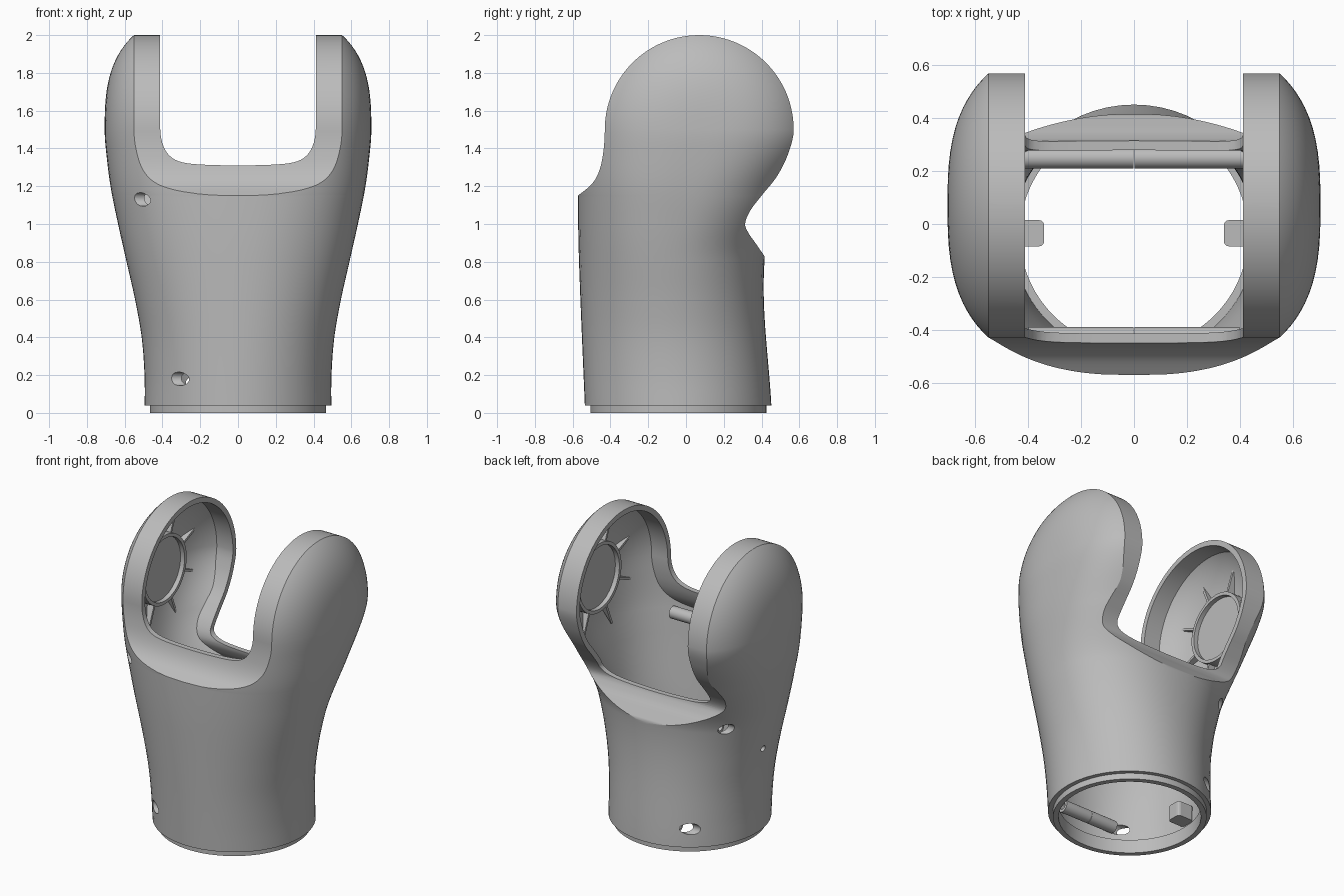
import bpy, bmesh, math
from mathutils import Matrix, Vector

if "Cube" in bpy.data.objects:
    bpy.data.objects.remove(bpy.data.objects["Cube"])

grey = bpy.data.materials.new("plain grey")
grey.use_nodes = True
grey.diffuse_color = (0.5, 0.5, 0.5, 1)
grey.node_tree.nodes["Principled BSDF"].inputs["Base Color"].default_value = (0.5, 0.5, 0.5, 1)

WALL, PIVOT_Y, PIVOT_Z, ARM_R, SLOT = 0.035, 0.07, 1.5, 0.5, 0.412


def make(name, bm):
    bmesh.ops.remove_doubles(bm, verts=bm.verts, dist=1e-5)
    bmesh.ops.recalc_face_normals(bm, faces=bm.faces)
    mesh = bpy.data.meshes.new(name)
    bm.to_mesh(mesh)
    bm.free()
    mesh.materials.append(grey)
    ob = bpy.data.objects.new(name, mesh)
    bpy.context.collection.objects.link(ob)
    return ob


def activate(ob):
    bpy.ops.object.select_all(action="DESELECT")
    ob.select_set(True)
    bpy.context.view_layer.objects.active = ob


def smooth(ob):
    activate(ob)
    bpy.ops.object.shade_smooth_by_angle(angle=math.radians(30))


def cut(ob, cutter):
    cutter.hide_render = True
    mod = ob.modifiers.new("cut", "BOOLEAN")
    mod.operation, mod.solver, mod.object = "DIFFERENCE", "EXACT", cutter
    activate(ob)
    bpy.ops.object.modifier_apply(modifier=mod.name)
    bpy.data.objects.remove(cutter)


def loft(name, rings):
    """Closed solid through a list of equally long rings of points."""
    bm = bmesh.new()
    rows = [[bm.verts.new(p) for p in ring] for ring in rings]
    n = len(rows[0])
    for a, b in zip(rows, rows[1:]):
        for i in range(n):
            bm.faces.new((a[i], a[(i + 1) % n], b[(i + 1) % n], b[i]))
    bm.faces.new(rows[0])
    bm.faces.new(rows[-1])
    return make(name, bm)


def curve(table, z):
    """Smooth interpolation of (z, value) rows, level at the last row."""
    if z <= table[0][0]:
        return table[0][1]
    if z >= table[-1][0]:
        return table[-1][1]
    i = max(k for k, row in enumerate(table) if row[0] <= z)

    def slope(k):
        if k == len(table) - 1:
            return 0
        a, b = table[max(k - 1, 0)], table[k + 1]
        return (b[1] - a[1]) / (b[0] - a[0])
    (z0, v0), (z1, v1) = table[i], table[i + 1]
    h, t = z1 - z0, (z - z0) / (z1 - z0)
    return (v0 * (1 + 2 * t) * (1 - t) ** 2 + slope(i) * h * t * (1 - t) ** 2
            + v1 * t * t * (3 - 2 * t) + slope(i + 1) * h * t * t * (t - 1))


# body section: half width, depth radius, depth centre and roundness by height
WIDTH = [(0, .494), (.2, .495), (.4, .51), (.6, .545), (.8, .59), (1, .635), (1.2, .675), (1.4, .7), (1.5, .706)]
DEPTH = [(0, .494), (.82, .492), (1.15, .56), (1.5, .64)]
CENTRE = [(0, -.04), (.82, -.075), (1.15, -.012), (1.5, .07)]
ROUND = [(0, 2), (.82, 2.2), (1.5, 2.8)]
# side outline of the arms
FRONT = [(1.15, -.572), (1.21, -.5), (1.28, -.46), (1.38, -.438), (1.5, -.43)]
BACK = [(.82, .422), (.9, .367), (.95, .332), (1, .313), (1.07, .34), (1.15, .4), (1.25, .48), (1.37, .54), (1.5, .57)]


def arc(z):
    return math.sqrt(max(0, ARM_R ** 2 - (z - PIVOT_Z) ** 2))


def front(z):
    if z > PIVOT_Z:
        return PIVOT_Y - arc(z)
    return curve(FRONT, z) - max(0, 1.15 - z)


def back(z):
    if z > PIVOT_Z:
        return PIVOT_Y + arc(z)
    return curve(BACK, z) + max(0, .82 - z) * .68


def section(z, inset, n=30):
    w, r = curve(WIDTH, z) - inset, curve(DEPTH, z) - inset
    c, p = curve(CENTRE, z), curve(ROUND, z)
    f, b = front(z), back(z)
    if inset:
        turns = [math.pi * k / 20 for k in range(40)]
        f = max(front(z + inset * math.sin(a)) + inset * math.cos(a) for a in turns)
        b = min(back(z + inset * math.sin(a)) + inset * math.cos(a) for a in turns)
    lo = max(c - r, min(f, PIVOT_Y - .001))
    hi = min(c + r, max(b, PIVOT_Y + .001))
    side = []
    for k in range(n + 1):
        y = (lo + hi) / 2 - (hi - lo) / 2 * math.cos(math.pi * k / n)
        t = math.hypot(y - c, max(0, z - PIVOT_Z)) / r
        side.append((w * max(0, 1 - t ** p) ** (1 / p), y))
    return [(x, y, z) for x, y in side] + [(-x, y, z) for x, y in reversed(side)]


def solid(name, bottom, inset):
    zs = [bottom] + [.06 + .03 * k for k in range(23)] + [.75 + .01 * k for k in range(76)]
    zs = sorted(zs + [1.1525, 1.155])
    zs += [PIVOT_Z + (ARM_R - inset) * math.sin(math.radians(89 * k / 26)) for k in range(1, 27)]
    return loft(name, [section(z, inset) for z in zs])


def rod(name, y, z, x0, x1, r, hole=0, sides=32):
    """Rod or tube along x."""
    rings = []
    for x, q in ((x0, r), (x1, r)) + (((x1, hole), (x0, hole)) if hole else ()):
        rings.append([(x, y + q * math.cos(math.tau * k / sides), z + q * math.sin(math.tau * k / sides))
                      for k in range(sides)])
    if not hole:
        return loft(name, rings)
    bm = bmesh.new()
    rows = [[bm.verts.new(p) for p in ring] for ring in rings]
    for a, b in zip(rows, rows[1:] + rows[:1]):
        for k in range(sides):
            bm.faces.new((a[k], a[(k + 1) % sides], b[(k + 1) % sides], b[k]))
    return make(name, bm)


# hollow forked shell
shell = solid("forked_shell", .04, 0)
cut(shell, solid("cavity", -.05, WALL))


# U-shaped opening, lower and squarer at the back
def slot_ring(y, floor, rise):
    ring = []
    for k in range(41):
        s = math.sin(math.pi * (k / 40 - .5))
        ring.append((SLOT * s, y, floor + .02 * s * s + rise * (1 - math.sqrt(max(0, 1 - abs(s) ** 8)))))
    return ring + [(SLOT, y, 2.3), (-SLOT, y, 2.3)]


cut(shell, loft("slot", [slot_ring(-1, 1.31, .18), slot_ring(-.3, 1.31, .18),
                         slot_ring(.2, .985, .06), slot_ring(1, .985, .06)]))

# screw holes on one side, with bosses meeting in the middle: y, z, boss end
for y, z, end in [(-.43, 1.13, .4), (-.435, .18, .2), (.25, .84, .43), (.355, .16, .2)]:
    cut(shell, rod("screw_hole", y, z, -1, -end + .02, .036))
    for s, side in ((1, "left"), (-1, "right")):
        smooth(rod(side + "_screw_boss", y, z, s * .001, s * end, .04, .022))
cut(shell, rod("pin_hole", -.035, .62, -1, -.4, .02))
smooth(shell)

# stepped lip around the bottom opening
bm = bmesh.new()
outline = [(.432, 0), (.466, 0), (.466, .09), (.432, .09)]
loop = [bm.verts.new((r, 0, z)) for r, z in outline]
edges = [bm.edges.new((loop[k], loop[(k + 1) % 4])) for k in range(4)]
bmesh.ops.spin(bm, geom=loop + edges, cent=(0, 0, 0), axis=(0, 0, 1), angle=math.tau, steps=72)
bmesh.ops.translate(bm, verts=bm.verts, vec=(0, -.04, 0))
smooth(make("bottom_lip", bm))

# pivot hubs, ribs and lower mounting blocks, mirrored
for s, side in ((1, "left"), (-1, "right")):
    smooth(rod(side + "_hub_ring", PIVOT_Y, PIVOT_Z, s * .59, s * .665, .23, .208, 48))
    smooth(rod(side + "_hub_disc", PIVOT_Y, PIVOT_Z, s * .62, s * .65, .212, 0, 48))
    for k in range(8):
        a = math.tau * (k + .5) / 8
        out, across = Vector((0, math.cos(a), math.sin(a))), Vector((0, -math.sin(a), math.cos(a)))
        base = [(.225, .66), (.225, .605), (.4, .605)]
        loft(side + "_hub_rib", [[Vector((s * x, PIVOT_Y, PIVOT_Z)) + out * r + across * t for r, x in base]
                                 for t in (-.008, .008)])
    bm = bmesh.new()
    bmesh.ops.create_cube(bm, size=1, matrix=Matrix.Translation((s * .4, -.035, .17))
                          @ Matrix.Diagonal((.12, .1, .1, 1)))
    upright = [e for e in bm.edges if abs(e.verts[0].co.z - e.verts[1].co.z) > .05]
    bmesh.ops.bevel(bm, geom=upright, offset=.02, segments=3, profile=.5, affect="EDGES")
    make(side + "_mounting_block", bm)
